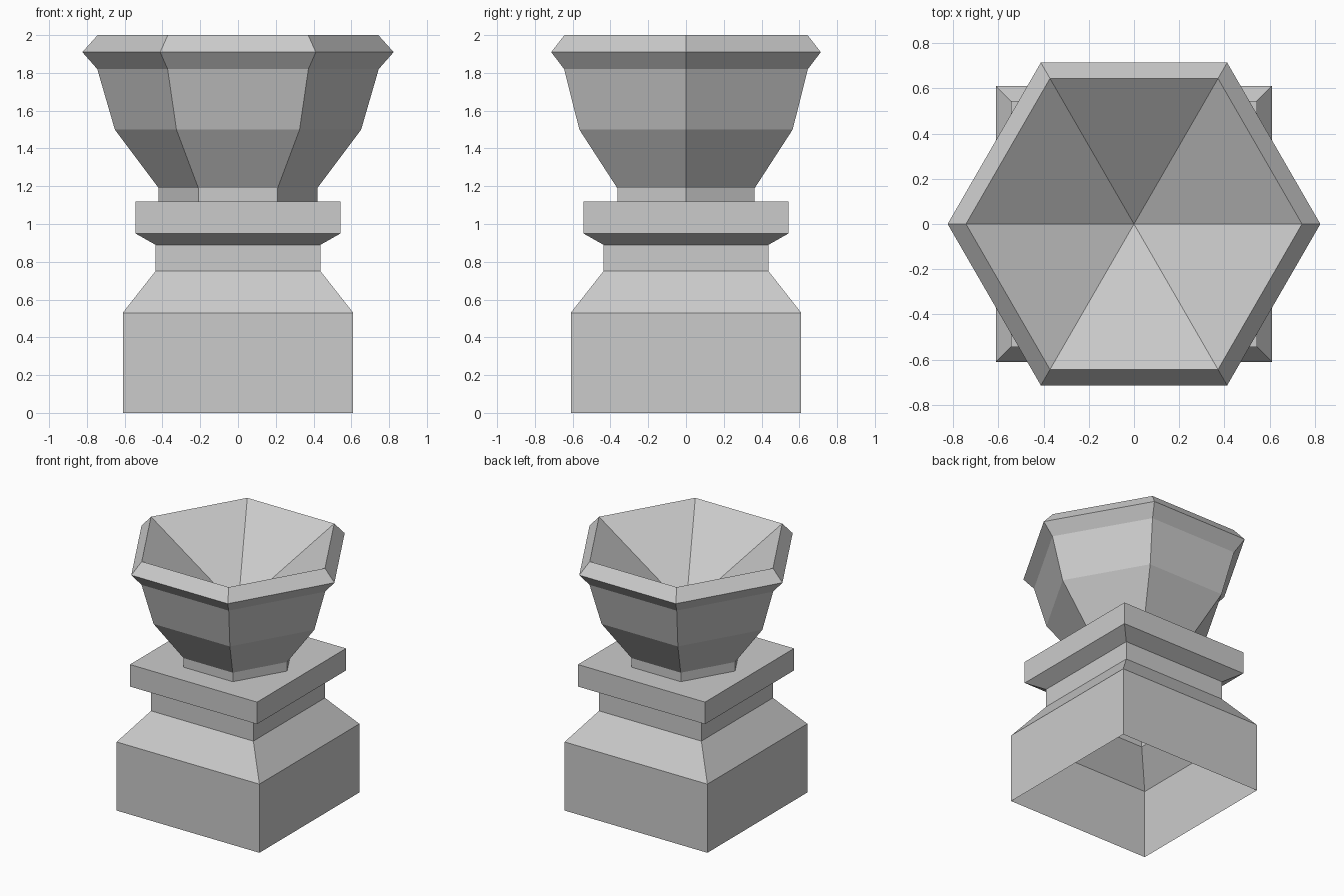
import bpy
import bmesh
from math import cos, sin, pi, sqrt

cube = bpy.data.objects.get("Cube")
if cube:
    bpy.data.objects.remove(cube, do_unlink=True)

stone = bpy.data.materials.new("pale_stone")
stone.use_nodes = True
COLOUR = (0.6, 0.6, 0.6, 1)
stone.diffuse_color = COLOUR
stone.node_tree.nodes["Principled BSDF"].inputs["Base Color"].default_value = COLOUR


def lathe(name, sides, profile, turn=0, scale=1):
    """Stack flat-sided rings from (radius, height) pairs; zero radius makes a point."""
    bm = bmesh.new()
    rings = []
    for r, z in profile:
        count = sides if r else 1
        rings.append([bm.verts.new((r * scale * cos(turn + 2 * pi * i / sides),
                                    r * scale * sin(turn + 2 * pi * i / sides), z))
                      for i in range(count)])
    for low, high in zip(rings, rings[1:]):
        for i in range(sides):
            j = (i + 1) % sides
            if len(high) == 1:
                bm.faces.new((low[i], low[j], high[0]))
            else:
                bm.faces.new((low[i], low[j], high[j], high[i]))
    mesh = bpy.data.meshes.new(name)
    bm.to_mesh(mesh)
    bm.free()
    mesh.materials.append(stone)
    obj = bpy.data.objects.new(name, mesh)
    bpy.context.collection.objects.link(obj)
    return obj


# Square pedestal, hollow and open underneath: plinth, slope, neck, collar, flat top
lathe("pedestal", 4,
      [(0.61, 0), (0.61, 0.53), (0.437, 0.75), (0.437, 0.89),
       (0.543, 0.95), (0.543, 1.12), (0, 1.12)],
      turn=pi / 4, scale=sqrt(2))

# Six-sided bowl: foot, flared sides, bevelled rim, then the inside falling to a point
lathe("bowl", 6,
      [(0.42, 1.12), (0.42, 1.19), (0.652, 1.5), (0.745, 1.82),
       (0.824, 1.91), (0.743, 2), (0, 1.49)])
